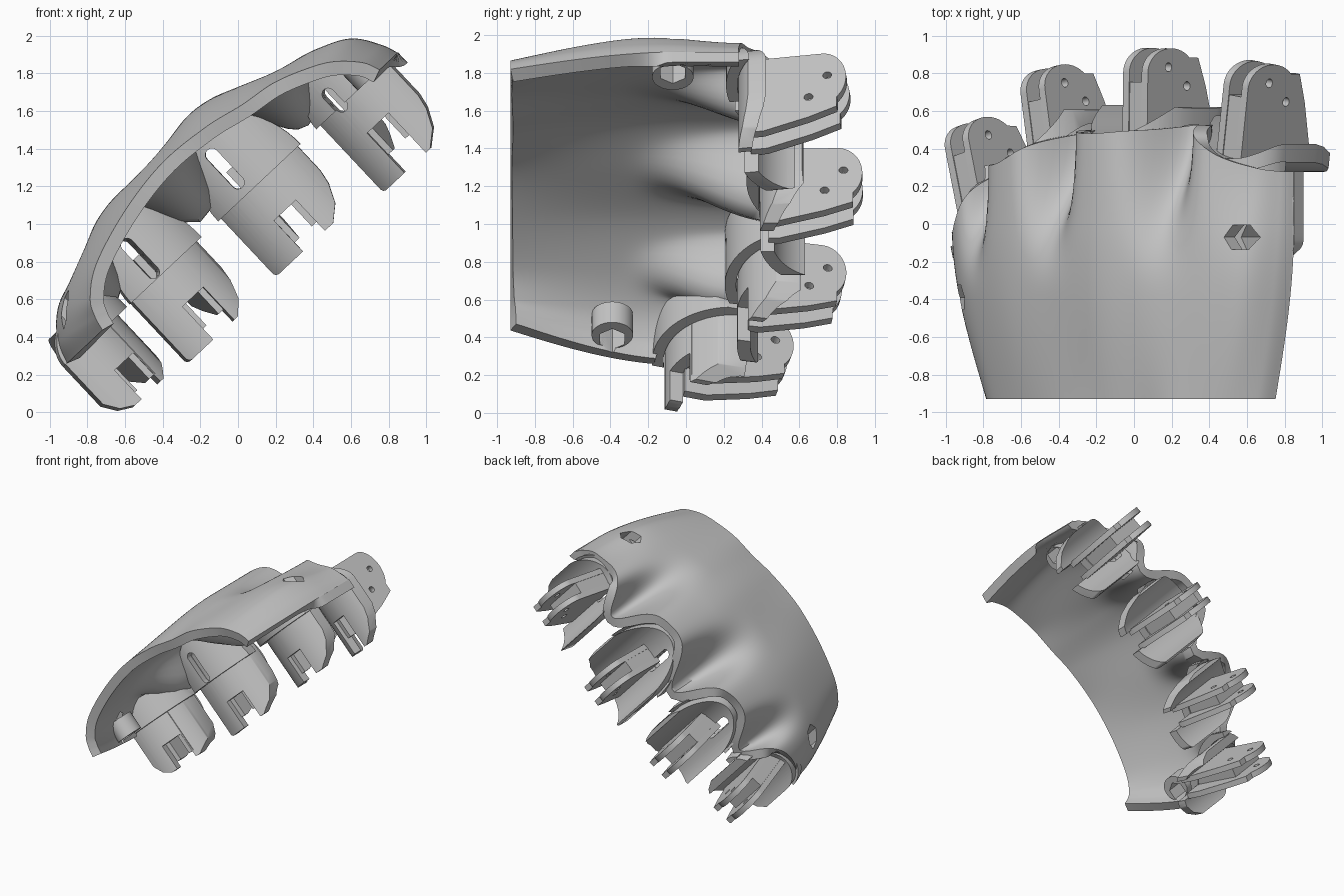
import bpy, bmesh, math
from mathutils import Matrix, Vector

if "Cube" in bpy.data.objects:
    bpy.data.objects.remove(bpy.data.objects["Cube"], do_unlink=True)

grey = bpy.data.materials.new("plain grey")
grey.use_nodes = True
grey.diffuse_color = (0.55, 0.55, 0.55, 1)
grey.node_tree.nodes["Principled BSDF"].inputs["Base Color"].default_value = (0.55, 0.55, 0.55, 1)

# Tilted frame: u runs across the knuckles, y along the hand, v out of its back
TILT = Matrix.Translation((-0.035, 0, 1.08)) @ Matrix.Rotation(-math.radians(43.2), 4, 'Y')


def make(name, bm, place):
    mesh = bpy.data.meshes.new(name)
    bm.to_mesh(mesh)
    bm.free()
    mesh.transform(TILT @ place)
    mesh.materials.append(grey)
    obj = bpy.data.objects.new(name, mesh)
    bpy.context.collection.objects.link(obj)
    return obj


def prism(name, pts, axis, lo, hi, place=Matrix()):
    """Extrude a 2D outline along u, y or v."""
    def at(p, h):
        return {'u': (h, p[0], p[1]), 'y': (p[0], h, p[1]), 'v': (p[0], p[1], h)}[axis]
    bm = bmesh.new()
    face = bm.faces.new([bm.verts.new(at(p, lo)) for p in pts])
    side = bmesh.ops.extrude_face_region(bm, geom=[face])
    step = Vector(at((0, 0), hi - lo))
    bmesh.ops.translate(bm, vec=step, verts=[g for g in side["geom"] if isinstance(g, bmesh.types.BMVert)])
    bmesh.ops.recalc_face_normals(bm, faces=bm.faces)
    return make(name, bm, place)


def ring(cx, cy, rx, ry, n, start=0.0, sweep=math.tau, closed=True):
    steps = n if closed else n - 1
    return [(cx + rx * math.cos(start + sweep * i / steps),
             cy + ry * math.sin(start + sweep * i / steps)) for i in range(n)]


def box(a0, a1, b0, b1):
    return [(a0, b0), (a1, b0), (a1, b1), (a0, b1)]


def activate(obj):
    bpy.ops.object.select_all(action='DESELECT')
    obj.select_set(True)
    bpy.context.view_layer.objects.active = obj


def apply(obj, mod):
    activate(obj)
    bpy.ops.object.modifier_apply(modifier=mod.name)


def boolean(obj, op, cutters):
    for cutter in cutters:
        cutter.hide_render = True
        mod = obj.modifiers.new("cut", 'BOOLEAN')
        mod.operation, mod.object, mod.solver = op, cutter, 'EXACT'
        apply(obj, mod)
        bpy.data.objects.remove(cutter, do_unlink=True)


def smooth(obj, degrees=35):
    activate(obj)
    bpy.ops.object.shade_smooth_by_angle(angle=math.radians(degrees))


def spline(pts, s):
    """Catmull-Rom through evenly spaced control points."""
    x = s * (len(pts) - 1)
    i = min(int(x), len(pts) - 2)
    f = x - i
    a, b, c, d = (Vector(pts[max(0, min(len(pts) - 1, i + k))]) for k in (-1, 0, 1, 2))
    return 0.5 * (2 * b + (c - a) * f + (2 * a - 5 * b + 4 * c - d) * f ** 2
                  + (3 * b - a - 3 * c + d) * f ** 3)


# Shell sections: wrist (u, v) and knuckle row (u, v, y of the scalloped edge)
WRIST = [(-.94, 0), (-.92, .08), (-.87, .17), (-.72, .28), (-.42, .38), (-.1, .43), (.2, .41),
         (.42, .365), (.62, .335), (.8, .27), (.93, .2), (1.04, .09), (1.08, 0)]
ROW = [(-1.21, 0, -.17), (-1.16, .12, -.12), (-1.03, .25, 0), (-.81, .36, .27), (-.5, .46, .33),
       (-.14, .49, .49), (.2, .52, .48), (.47, .46, .5), (.68, .38, .52), (.93, .31, .36),
       (1.09, .235, .3), (1.18, .1, .28), (1.215, 0, .28)]
VALLEYS = [(-.79, .24, .1), (-.13, .36, .135), (.6, .29, .125), (1.06, .06, .15)]


def shell_point(s, t):
    u0, v0 = spline(WRIST, s)
    u1, v1, edge = spline(ROW, s)
    y = -.93 + t * (edge + .93)
    e = math.sin(math.pi / 2 * min(1, (y + .93) / .93))
    u, v = u0 + (u1 - u0) * e, v0 + (v1 - v0) * e
    g = max(0, (y + .4) / (edge + .4)) if edge > -.1 else 0
    g = (g * g * (3 - 2 * g)) ** 1.4
    for centre, depth, width in VALLEYS:
        v -= depth * g * math.exp(-((u - centre) / width) ** 2)
    return u, y, max(v, 0)


NS, NT = 130, 50
bm = bmesh.new()
grid = [[bm.verts.new(shell_point(i / NS, j / NT)) for j in range(NT + 1)] for i in range(NS + 1)]
for i in range(NS):
    for j in range(NT):
        bm.faces.new((grid[i][j], grid[i + 1][j], grid[i + 1][j + 1], grid[i][j + 1]))
shell = make("hand_back_shell", bm, Matrix())
solid = shell.modifiers.new("thickness", 'SOLIDIFY')
solid.thickness, solid.offset = 0.075, -1
apply(shell, solid)

# Screw bosses inside the rim, with hexagonal holes through the shell
for side, u, y in (("index", 1.05, -.07), ("little", -1.007, -.39)):
    inward = -.03 if u > 0 else .03
    boss = prism(side + "_screw_boss", ring(u + inward, y, .1, .11, 32), 'v', 0, .15)
    for target in (boss, shell):
        boolean(target, 'DIFFERENCE', [prism("hex_cutter", ring(u, y, .08, .075, 6), 'v', -.2, .6)])
    smooth(boss)
smooth(shell, 45)

# Knuckles: name, hinge u, hinge y, splay, half width, wall top, wall bottom,
# turn of the wall, extra reach of the wall towards the wrist, cord slot length
KNUCKLES = [("index", .945, .76, 8, .25, .21, -.49, -4, .03, .09),
            ("middle", .21, .835, 1, .28, .4, -.425, 0, 0, .2),
            ("ring", -.545, .735, -10, .25, .36, -.44, 10, 0, .2),
            ("little", -1.1, .45, -15, .25, .19, -.41, 22, .06, 0)]
R = .36


def curved_wall(name, radius, thick, turn, reach, place):
    """Upright cylinder section facing the wrist, turned about its middle."""
    a = math.radians(turn)
    cx, cy = -R * math.sin(a), R * math.cos(a) - .45 - reach
    outer = ring(cx, cy, radius, radius, 32, a - math.pi / 2 - 1.15, 2.3, False)
    inner = ring(cx, cy, radius - thick, radius - thick, 32, a - math.pi / 2 + 1.15, -2.3, False)
    return prism(name, outer + inner, 'v', -.6, .6, place)


for name, u, y, splay, hw, top, low, turn, reach, slot_len in KNUCKLES:
    place = Matrix.Translation((u, y, 0)) @ Matrix.Rotation(-math.radians(splay), 4, 'Z')

    # Socket wall under the shell, cut level with the rim
    socket = curved_wall(name + "_socket_wall", R + .065, .06, turn, reach, place)
    arch = ring(0, 0, hw + .02, top + .02, 28, 0, math.pi, False)
    boolean(socket, 'INTERSECT', [prism("arch_cutter", arch, 'y', -1, .5, place)])

    # Curved knuckle wall: rounded top, square left foot, tapered right foot
    wall = curved_wall(name + "_knuckle_wall", R, .07, turn, reach, place)
    foot = .12 if name == "little" else .02
    outline = (ring(0, 0, hw, top, 28, 0, math.pi, False)
               + [(-hw, low + foot), (-hw + foot * .4, low + foot * .35), (-hw + foot, low),
                  (hw - .14, low), (hw - .06, low + .07), (hw - .015, low + .17), (hw, low + .25)])
    boolean(wall, 'INTERSECT', [prism("outline_cutter", outline, 'y', -1, .5, place)])
    boolean(wall, 'DIFFERENCE', [prism("notch_cutter", box(-.08, .08, -.7, -.2), 'y', -1, .5, place)])
    if slot_len:
        slot = (ring(-.08, top - .12, .035, .035, 12, 0, math.pi, False)
                + ring(-.08, top - .12 - slot_len, .035, .035, 12, math.pi, math.pi, False))
        for part in (socket, wall):
            boolean(part, 'DIFFERENCE', [prism("slot_cutter", slot, 'y', -.7, -.3, place)])
    smooth(socket)
    smooth(wall)

    # Hinge: two lugs with pin holes, joined by a web at the wall
    root = -.4 - reach
    profile = ([(root, -.36), (-.34, -.36), (-.1, -.29), (.05, -.23)]
               + ring(-.03, -.02, .13, .18, 24, -.9, 2.47, False) + [(root, .16)])
    for side, lo in (("left", .045), ("right", -.09)):
        lug = prism(f"{name}_{side}_lug", profile, 'u', lo, lo + .045, place)
        boolean(lug, 'DIFFERENCE', [prism("pin_cutter", ring(a, b, .024, .024, 16), 'u', -.3, .3, place)
                                    for a, b in ((0, 0), (-.1, -.145))])
        smooth(lug)
    prism(name + "_hinge_web", box(root - .01, -.08, -.19, .155), 'u', -.047, .047, place)
